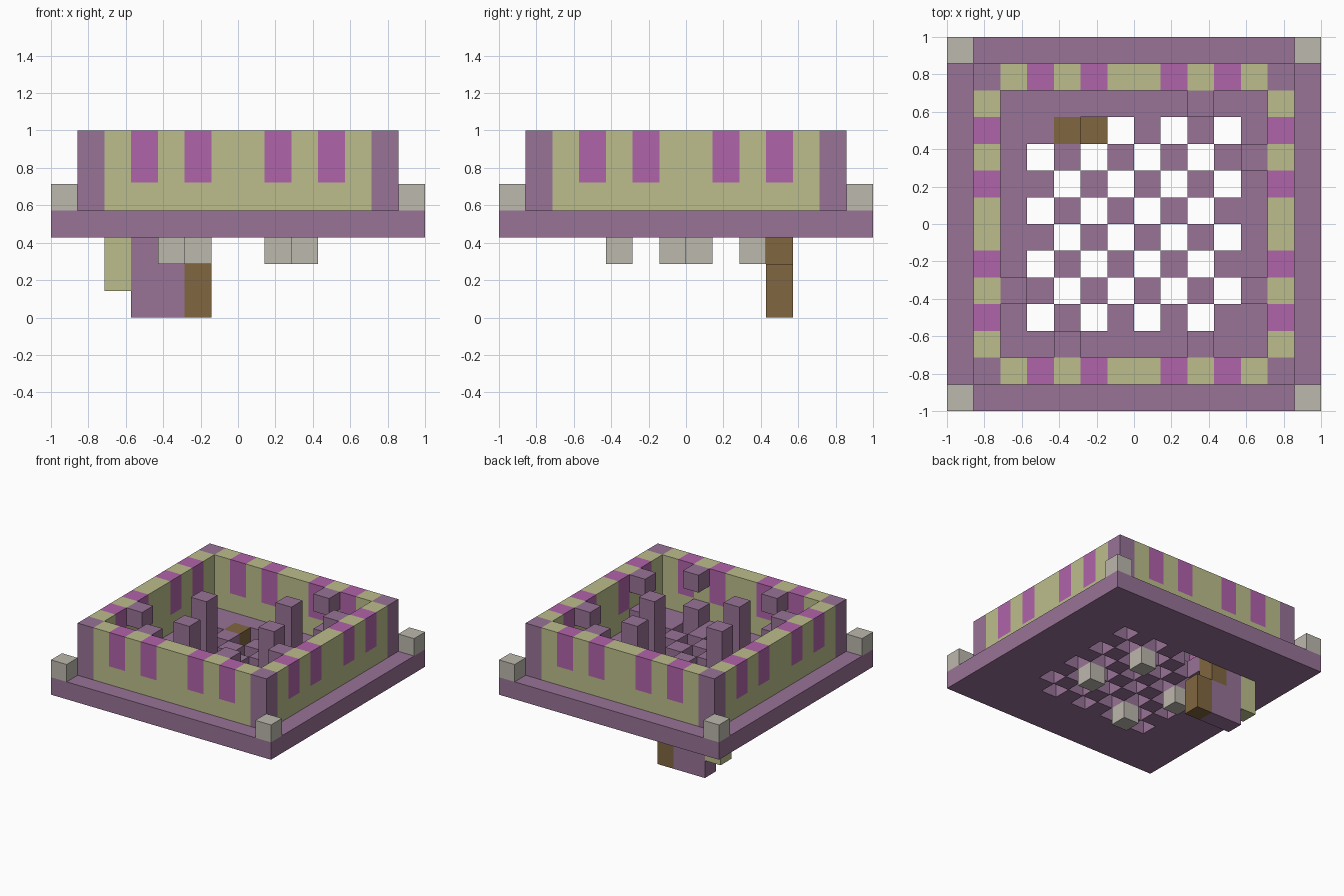
import bpy
import bmesh
from mathutils import Matrix, Vector

cube = bpy.data.objects.get("Cube")
if cube:
    bpy.data.objects.remove(cube, do_unlink=True)

N = 14                # cells along each side
U = 2 / N             # size of one cell


def material(name, rgb):
    """Flat material from display RGB values."""
    col = [((c / 255 + 0.055) / 1.055) ** 2.4 for c in rgb] + [1]
    m = bpy.data.materials.new(name)
    m.use_nodes = True
    m.diffuse_color = col
    bsdf = next(n for n in m.node_tree.nodes if n.type == "BSDF_PRINCIPLED")
    bsdf.inputs["Base Color"].default_value = col
    return m


PURPLE = material("dusty_purple", (152, 115, 151))
OLIVE = material("pale_olive", (188, 190, 139))
MAGENTA = material("magenta", (176, 99, 170))
GREY = material("warm_grey", (188, 184, 174))
BROWN = material("brown", (128, 102, 64))


def link(name, bm, mat):
    mesh = bpy.data.meshes.new(name)
    bm.to_mesh(mesh)
    bm.free()
    mesh.materials.append(mat)
    obj = bpy.data.objects.new(name, mesh)
    bpy.context.collection.objects.link(obj)
    return obj


def boxes(name, mat, spans, turn=0):
    """Boxes given as pairs of opposite corners in cell units."""
    bm = bmesh.new()
    rot = Matrix.Rotation(turn, 4, "Z")
    shift = Vector((-1, -1, 0))
    for lo, hi in spans:
        a, b = Vector(lo) * U + shift, Vector(hi) * U + shift
        mat4 = rot @ Matrix.Translation((a + b) / 2) @ Matrix.Diagonal((*(b - a), 1))
        bmesh.ops.create_cube(bm, size=1, matrix=mat4)
    return link(name, bm, mat)


def columns(name, mat, cells, bottom, top):
    """One-cell-wide columns standing on the listed cells."""
    return boxes(name, mat, [((i, j, bottom), (i + 1, j + 1, top)) for i, j in cells])


# Floor slab with a checkerboard of holes and the doorway gap
bm = bmesh.new()
bmesh.ops.create_grid(bm, x_segments=N, y_segments=N, size=1)
holes = []
for f in bm.faces:
    c = f.calc_center_median()
    i, j = int((c.x + 1) / U), int((c.y + 1) / U)
    if (3 <= i <= 10 and 3 <= j <= 10 and (i + j) % 2 == 0) or (i, j) == (5, 10):
        holes.append(f)
bmesh.ops.delete(bm, geom=holes, context="FACES")
bmesh.ops.translate(bm, verts=bm.verts, vec=(0, 0, 4 * U))
floor = link("floor_slab", bm, PURPLE)
solid = floor.modifiers.new("thickness", "SOLIDIFY")
solid.thickness = U
solid.offset = -1

# Walls: olive course below, olive and magenta columns above
STRIPES = (3, 5, 8, 10)
SILL = 5.05
gaps = ((2, 3), (4, 5), (6, 8), (9, 10), (11, 12))
sides = ("front", "left", "back", "right")
for n, side in enumerate(sides):
    turn = n * 1.5707963
    olive = [((2, 1, 4), (12, 2, SILL))]
    olive += [((a, 1, SILL), (b, 2, 7)) for a, b in gaps]
    boxes(side + "_wall", OLIVE, olive, turn)
    boxes(side + "_wall_stripes", MAGENTA,
          [((s, 1, SILL), (s + 1, 2, 7)) for s in STRIPES], turn)

# Corner posts of the walls and small blocks on the slab corners
columns("wall_corner_posts", PURPLE, [(i, j) for i in (1, 12) for j in (1, 12)], 4, 7)
columns("slab_corner_blocks", GREY, [(i, j) for i in (0, 13) for j in (0, 13)], 4, 5)

# Inner pillars with a grey foot under the slab
pillars = [(5, 4), (4, 7), (9, 6), (8, 9)]
columns("inner_pillars", PURPLE, pillars, 4, 7)
columns("pillar_feet", GREY, pillars, 2, 3)

# Blocks set against the inside of the walls, high and low
brackets = [(2, 4), (4, 2), (9, 2), (11, 4), (11, 9), (9, 11)]
columns("upper_wall_brackets", PURPLE, brackets, 6, 7)
columns("lower_wall_brackets", PURPLE, brackets, 4, 5)

# Stepped stair hanging beneath the back of the slab
boxes("stair_steps", BROWN, [((4, 10, 2), (5, 11, 4)), ((5, 10, 0), (6, 11, 2))])
boxes("stair_support", PURPLE, [((3, 10, 0), (4, 11, 3)), ((4, 10, 0), (5, 11, 2))])
boxes("stair_side_panel", OLIVE, [((2, 10, 1), (3, 11, 3))])
